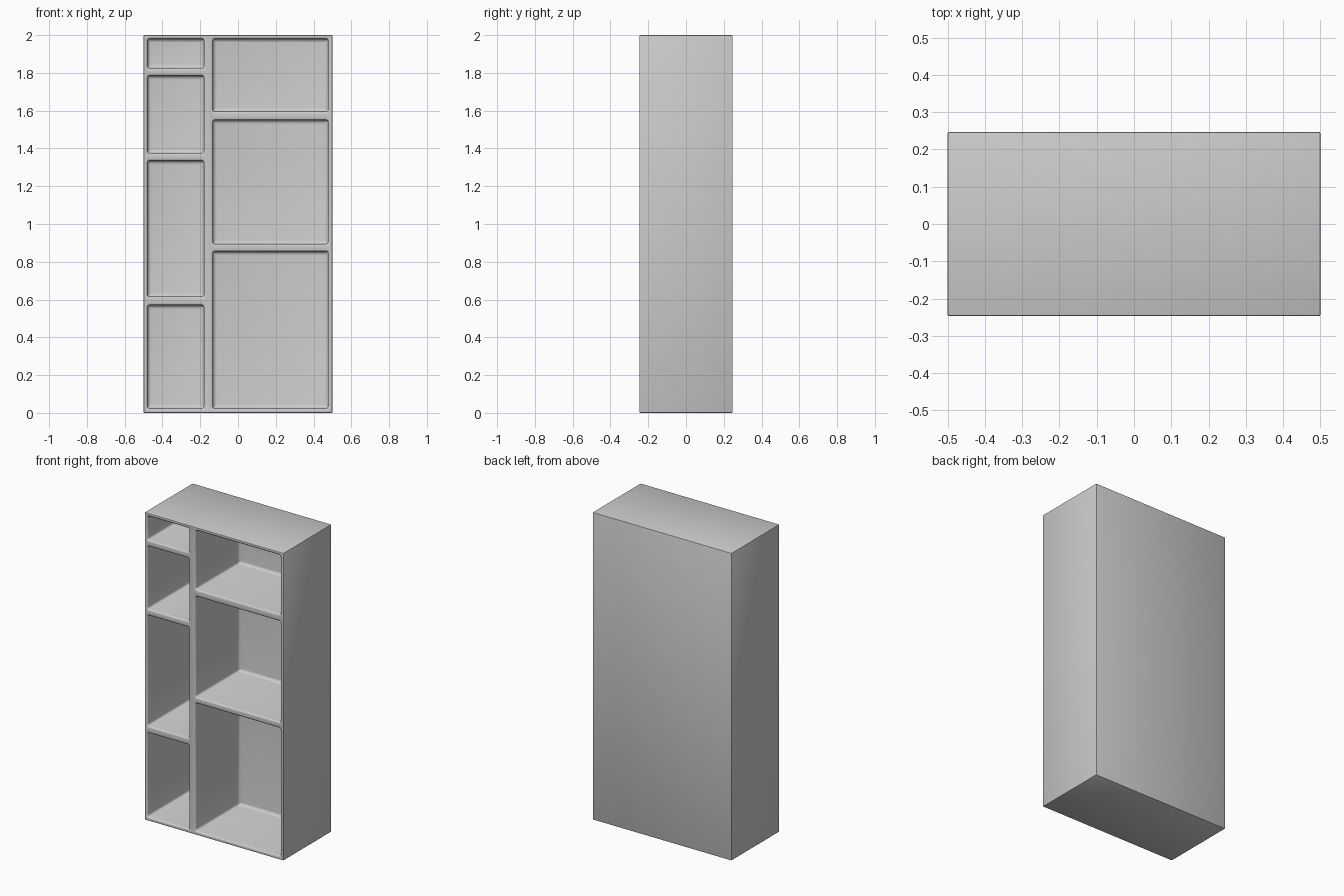
import bpy, bmesh
from math import sin, cos, pi

cube = bpy.data.objects.get("Cube")
if cube:
    bpy.data.objects.remove(cube, do_unlink=True)

grey = bpy.data.materials.new("plain grey")
grey.use_nodes = True
colour = (0.6, 0.6, 0.6, 1)
grey.diffuse_color = colour
grey.node_tree.nodes["Principled BSDF"].inputs["Base Color"].default_value = colour

FRONT, BACK = -0.247, 0.247
POCKET_BACK = 0.205


def finish(bm, name):
    bmesh.ops.recalc_face_normals(bm, faces=bm.faces)
    mesh = bpy.data.meshes.new(name)
    bm.to_mesh(mesh)
    bm.free()
    mesh.materials.append(grey)
    obj = bpy.data.objects.new(name, mesh)
    bpy.context.collection.objects.link(obj)
    return obj


def rounded_ring(bm, x0, x1, z0, z1, y, inset, radius=0.022, steps=4):
    """Rounded rectangle at depth y, shrunk by inset."""
    r = max(radius - inset, 0.004)
    x0, x1, z0, z1 = x0 + inset, x1 - inset, z0 + inset, z1 - inset
    corners = ((x1 - r, z1 - r), (x0 + r, z1 - r), (x0 + r, z0 + r), (x1 - r, z0 + r))
    ring = []
    for q, (cx, cz) in enumerate(corners):
        for i in range(steps + 1):
            a = (q + i / steps) * pi / 2
            ring.append(bm.verts.new((cx + r * cos(a), y, cz + r * sin(a))))
    return ring


def pocket(bm, x0, x1, z0, z1):
    """Compartment volume: eased rim, straight walls, filleted back."""
    ease, fillet = 0.01, 0.018
    stations = [(FRONT - 0.05, 0)]
    for i in range(4):
        a = i / 3 * pi / 2
        stations.append((FRONT + ease * (1 - cos(a)), ease * sin(a)))
    for i in range(4):
        a = i / 3 * pi / 2
        stations.append((POCKET_BACK - fillet * (1 - sin(a)), ease + fillet * (1 - cos(a))))
    rings = [rounded_ring(bm, x0, x1, z0, z1, y, s) for y, s in stations]
    for a, b in zip(rings, rings[1:]):
        for i in range(len(a)):
            j = (i + 1) % len(a)
            bm.faces.new((a[i], a[j], b[j], b[i]))
    bm.faces.new(rings[0])
    bm.faces.new(rings[-1])


# Cabinet block with slightly eased edges
bm = bmesh.new()
bmesh.ops.create_cube(bm, size=1)
for v in bm.verts:
    v.co = (v.co.x, v.co.y * (BACK - FRONT), (v.co.z + 0.5) * 2)
bmesh.ops.bevel(bm, geom=bm.edges[:], offset=0.004, segments=2, profile=0.5, affect='EDGES')
cabinet = finish(bm, "shelf_cabinet")

# Compartments: narrow column and wide column
columns = (
    ((-0.489, -0.171), ((0.014, 0.58), (0.605, 1.345), (1.365, 1.795), (1.815, 1.99))),
    ((-0.143, 0.487), ((0.014, 0.865), (0.885, 1.56), (1.585, 1.99))),
)
bm = bmesh.new()
for (x0, x1), shelves in columns:
    for z0, z1 in shelves:
        pocket(bm, x0, x1, z0, z1)
cutter = finish(bm, "compartment_cutter")
cutter.hide_render = True

# Cut the compartments and bake the result
cut = cabinet.modifiers.new("compartments", 'BOOLEAN')
cut.operation = 'DIFFERENCE'
cut.solver = 'EXACT'
cut.object = cutter
bpy.ops.object.select_all(action='DESELECT')
cabinet.select_set(True)
bpy.context.view_layer.objects.active = cabinet
bpy.ops.object.modifier_apply(modifier=cut.name)
bpy.data.objects.remove(cutter, do_unlink=True)
bpy.ops.object.shade_smooth_by_angle(angle=0.6)
